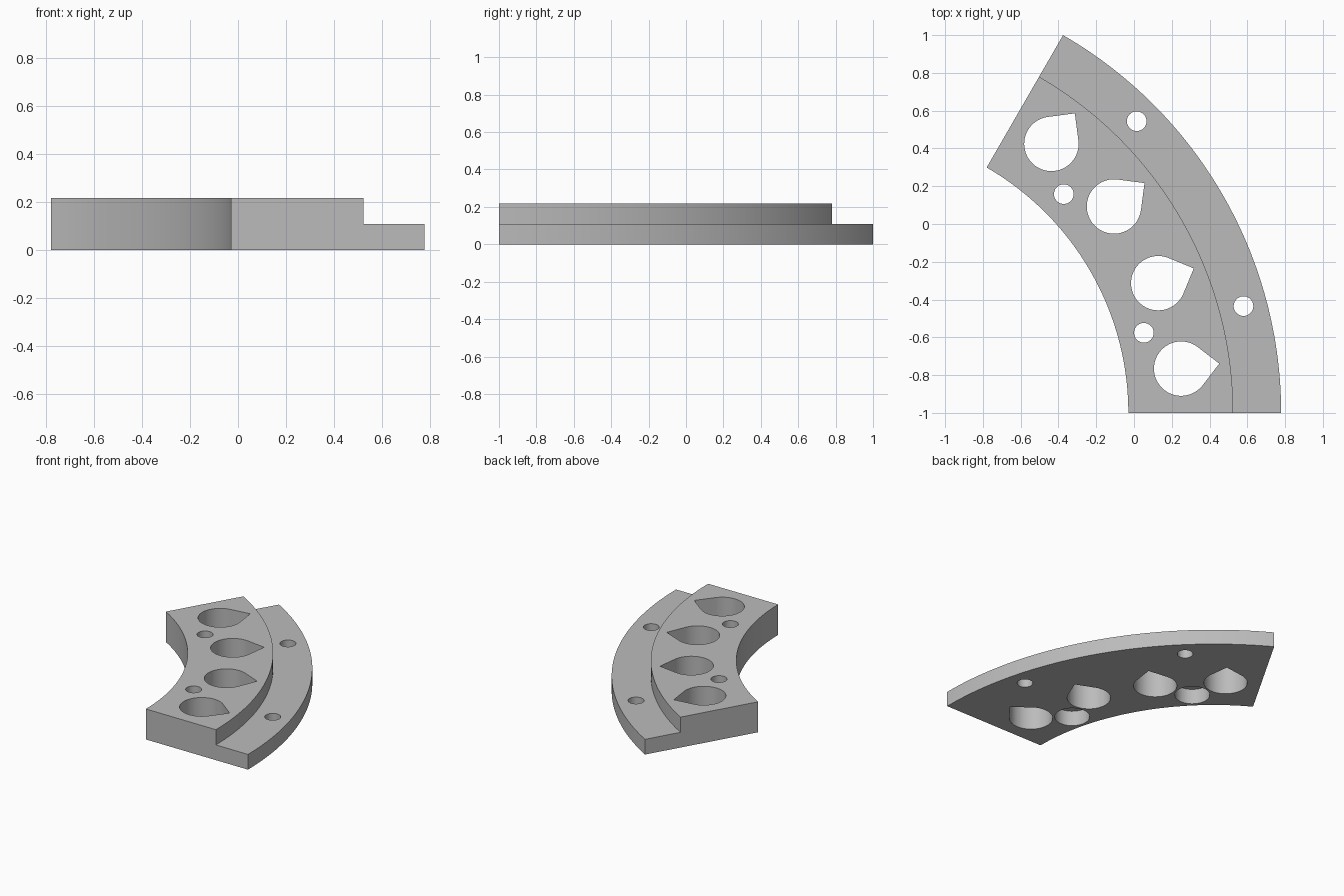
import bpy
import bmesh
from math import sin, cos, radians, sqrt
from mathutils import Vector

cube = bpy.data.objects.get("Cube")
if cube:
    bpy.data.objects.remove(cube, do_unlink=True)

CENTRE = Vector((-1.53, -1.0, 0.0))   # axis of the arc
INNER, SHOULDER, OUTER = 1.5, 2.055, 2.309
STEP, TOP = 0.109, 0.218
SWEEP = 60

grey = bpy.data.materials.new("plain grey")
grey.use_nodes = True
colour = (0.5, 0.5, 0.5, 1)
grey.diffuse_color = colour
grey.node_tree.nodes["Principled BSDF"].inputs["Base Color"].default_value = colour


def make_object(name, bm):
    bmesh.ops.recalc_face_normals(bm, faces=bm.faces[:])
    mesh = bpy.data.meshes.new(name)
    bm.to_mesh(mesh)
    bm.free()
    mesh.materials.append(grey)
    obj = bpy.data.objects.new(name, mesh)
    bpy.context.collection.objects.link(obj)
    return obj


def polar(radius, degrees):
    a = radians(degrees)
    return CENTRE + Vector((radius * cos(a), radius * sin(a), 0))


def prism(bm, outline, low, high):
    face = bm.faces.new([bm.verts.new((p.x, p.y, low)) for p in outline])
    new = bmesh.ops.extrude_face_region(bm, geom=[face])["geom"]
    verts = [v for v in new if isinstance(v, bmesh.types.BMVert)]
    bmesh.ops.translate(bm, verts=verts, vec=(0, 0, high - low))


def circle(centre, radius, start=0, end=360, steps=48):
    span = end - start
    count = steps if span == 360 else steps + 1
    angles = [radians(start + span * i / steps) for i in range(count)]
    return [centre + Vector((cos(a), sin(a), 0)) * radius for a in angles]


# Stepped arc segment: an L-shaped profile swept around the axis
bm = bmesh.new()
profile = [(INNER, 0), (OUTER, 0), (OUTER, STEP), (SHOULDER, STEP),
           (SHOULDER, TOP), (INNER, TOP)]
face = bm.faces.new([bm.verts.new(CENTRE + Vector((r, 0, z))) for r, z in profile])
bmesh.ops.spin(bm, geom=[face, *face.edges, *face.verts], cent=CENTRE,
               axis=(0, 0, 1), angle=radians(SWEEP), steps=60)
bm.faces.new([v for v in face.verts]) if not face.is_valid else None
body = make_object("stepped_arc_segment", bm)

# Teardrop openings, each pointing away from the axis
holes = bmesh.new()
for angle in (7.5, 22.5, 37.5, 52.5):
    middle = polar(1.795, angle)
    drop = circle(middle, 0.144, angle + 45, angle + 315)
    drop.append(polar(1.795 + 0.144 * sqrt(2), angle))
    prism(holes, drop, -0.1, 0.4)

# Round bolt holes in both tiers
for angle in (15, 45):
    for radius in (1.638, 2.184):
        prism(holes, circle(polar(radius, angle), 0.052), -0.1, 0.4)
hole_cutter = make_object("hole_cutter", holes)

# Wide recesses under the inner bolt holes
recesses = bmesh.new()
for angle in (15, 45):
    prism(recesses, circle(polar(1.638, angle), 0.116), -0.1, 0.11)
recess_cutter = make_object("recess_cutter", recesses)

# Cut the openings, then drop the cutters
bpy.context.view_layer.objects.active = body
for cutter in (hole_cutter, recess_cutter):
    cutter.hide_render = True
    cut = body.modifiers.new(cutter.name, "BOOLEAN")
    cut.operation = "DIFFERENCE"
    cut.solver = "EXACT"
    cut.object = cutter
    bpy.ops.object.modifier_apply(modifier=cut.name)
    bpy.data.objects.remove(cutter, do_unlink=True)

# Smooth curved walls with crisp edges
bpy.ops.object.select_all(action="DESELECT")
body.select_set(True)
bpy.ops.object.shade_smooth_by_angle(angle=radians(30))
